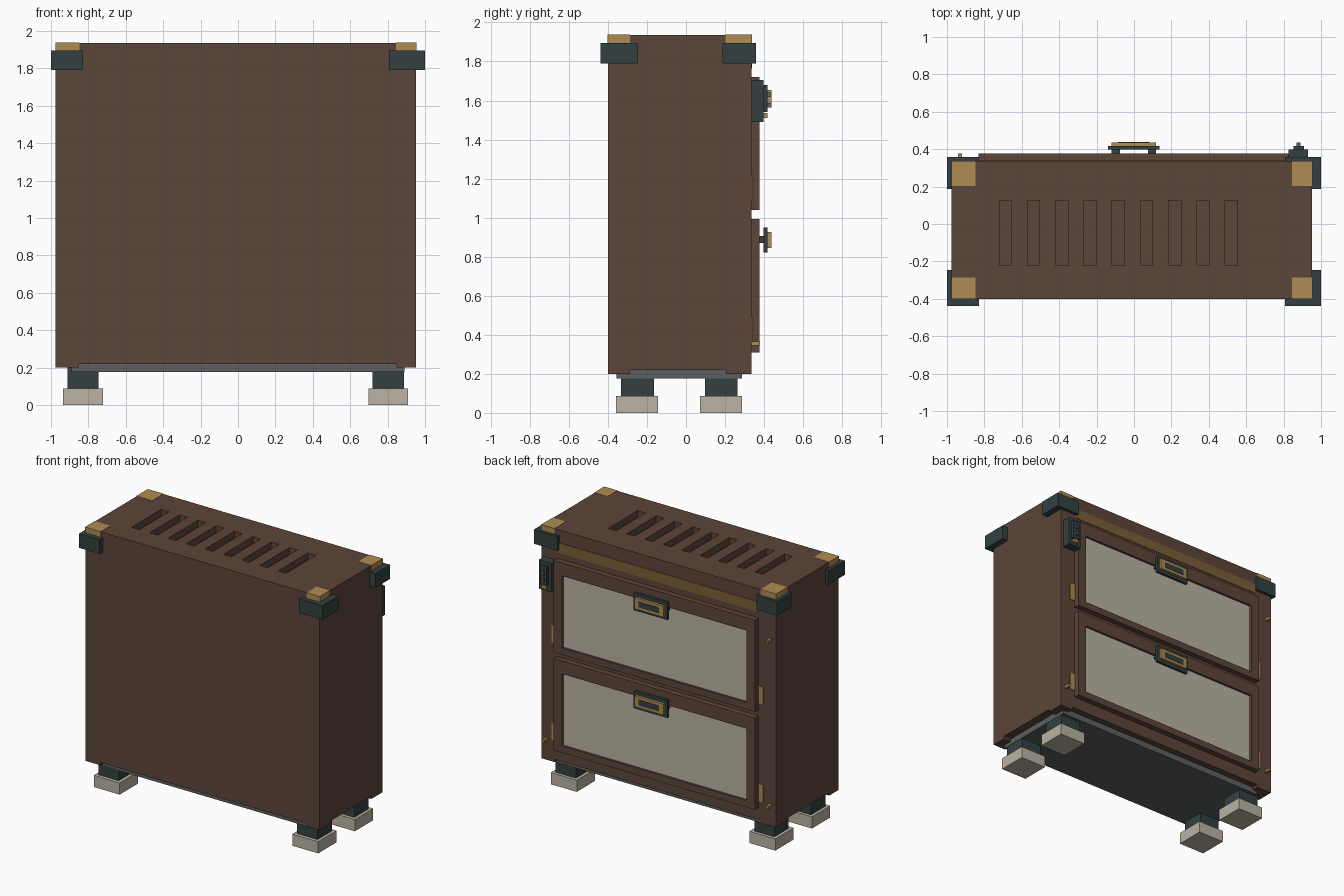
import bpy, bmesh

if "Cube" in bpy.data.objects:
    bpy.data.objects.remove(bpy.data.objects["Cube"])


def srgb(r, g, b):
    return tuple(((c / 255 + 0.055) / 1.055) ** 2.4 for c in (r, g, b)) + (1.0,)


def mat(name, *rgb):
    m = bpy.data.materials.new(name)
    m.diffuse_color = srgb(*rgb)
    m.use_nodes = True
    m.node_tree.nodes["Principled BSDF"].inputs["Base Color"].default_value = m.diffuse_color
    return m


WOOD = mat("brown_wood", 92, 69, 58)
BRASS = mat("brass", 174, 140, 82)
DARK_BRASS = mat("dark_brass", 122, 94, 55)
IRON = mat("dark_iron", 51, 64, 65)
STONE = mat("pale_stone", 186, 179, 164)
GREY = mat("grey_metal", 92, 95, 97)


def boxes(name, material, *ranges):
    """One object made of boxes, each given as (x0, x1, y0, y1, z0, z1)."""
    bm = bmesh.new()
    for x0, x1, y0, y1, z0, z1 in ranges:
        for v in bmesh.ops.create_cube(bm, size=1)["verts"]:
            v.co.x = x1 if v.co.x > 0 else x0
            v.co.y = y1 if v.co.y > 0 else y0
            v.co.z = z1 if v.co.z > 0 else z0
    me = bpy.data.meshes.new(name)
    bm.to_mesh(me)
    bm.free()
    ob = bpy.data.objects.new(name, me)
    bpy.context.collection.objects.link(ob)
    me.materials.append(material)
    return ob


def cut(ob, *ranges):
    """Cut boxes out of an object."""
    cutter = boxes("cutter", WOOD, *ranges)
    cutter.hide_render = True
    mod = ob.modifiers.new("cut", "BOOLEAN")
    mod.operation = "DIFFERENCE"
    mod.solver = "EXACT"
    mod.object = cutter
    bpy.context.view_layer.objects.active = ob
    bpy.ops.object.modifier_apply(modifier=mod.name)
    bpy.data.objects.remove(cutter)


BACK = 0.335
TOP = 1.935

# Cabinet body with nine recessed vent slots on top
body = boxes("cabinet_body", WOOD, (-0.975, 0.952, -0.4, BACK, 0.22, TOP))
cut(body, *[(-0.72 + i * 0.169 * 0.893, -0.655 + i * 0.169 * 0.893, -0.222, 0.125, TOP - 0.05, TOP + 0.1)
            for i in range(9)])

# Corners: post ends, iron brackets and brass caps
for sx, x0, x1, bx0, bx1 in (("left", -0.975, -0.85, -1.0, -0.83),
                             ("right", 0.847, 0.952, 0.807, 1.0)):
    for sy, y0, y1, by0, by1 in (("front", -0.4, -0.288, -0.438, -0.247),
                                 ("back", 0.205, BACK, 0.187, 0.358)):
        tag = f"{sy}_{sx}"
        boxes(f"post_end_{tag}", WOOD, (x0, x1, y0, y1, 0.2, 0.23))
        boxes(f"corner_bracket_{tag}", IRON, (bx0, bx1, by0, by1, 1.79, 1.895))
        e = 0.002
        boxes(f"corner_cap_{tag}", BRASS, (x0 - e, x1 + e, y0 - e, y1 + e, 1.89, TOP + e))

# Base plate
boxes("base_plate", GREY, (-0.89, 0.89, -0.357, 0.287, 0.175, 0.225))

# Legs and stone feet
for sx, lx0, lx1, fx0, fx1 in (("left", -0.912, -0.747, -0.935, -0.722),
                               ("right", 0.72, 0.888, 0.697, 0.91)):
    for sy, ly0, ly1, fy0, fy1 in (("front", -0.333, -0.165, -0.358, -0.143),
                                   ("back", 0.097, 0.265, 0.072, 0.287)):
        boxes(f"leg_{sy}_{sx}", IRON, (lx0, lx1, ly0, ly1, 0.08, 0.2))
        boxes(f"foot_{sy}_{sx}", STONE, (fx0, fx1, fy0, fy1, 0.0, 0.087))

# Trim strip above the drawers
boxes("trim_strip", DARK_BRASS, (-0.83, 0.82, BACK - 0.002, BACK + 0.004, 1.765, 1.84))

# Two drawers, each with a recessed panel, a handle and hinges
for tag, z in (("lower", 0.31), ("upper", 1.038)):
    front = boxes(f"drawer_frame_{tag}", WOOD, (-0.832, 0.825, BACK - 0.01, 0.377, z, z + 0.682))
    cut(front, (-0.76, 0.755, 0.352, 0.5, z + 0.05, z + 0.585))
    boxes(f"drawer_panel_{tag}", STONE, (-0.76, 0.755, 0.35, 0.36, z + 0.05, z + 0.585))
    boxes(f"handle_stems_{tag}", IRON,
          (-0.12, -0.075, 0.355, 0.4, z + 0.56, z + 0.595),
          (0.075, 0.117, 0.355, 0.4, z + 0.56, z + 0.595))
    boxes(f"handle_plate_{tag}", IRON, (-0.14, 0.137, 0.397, 0.418, z + 0.512, z + 0.64))
    boxes(f"handle_face_{tag}", BRASS, (-0.12, 0.117, 0.418, 0.437, z + 0.535, z + 0.617))
    boxes(f"handle_inlay_{tag}", IRON, (-0.085, 0.082, 0.435, 0.439, z + 0.555, z + 0.597))
    boxes(f"hinges_{tag}", BRASS,
          (-0.872, -0.835, BACK - 0.002, BACK + 0.005, z + 0.05, z + 0.18),
          (0.828, 0.868, BACK - 0.002, BACK + 0.005, z + 0.05, z + 0.18))

# Small brass pegs on the back posts
boxes("pegs", BRASS, *[(x - 0.01, x + 0.01, BACK - 0.01, 0.378, z - 0.01, z + 0.01)
                       for x, z in ((-0.93, 1.585), (-0.93, 0.355), (0.91, 0.355))])

# Control box with two knobs and a brass button
boxes("control_box", IRON, (0.825, 0.93, BACK - 0.01, 0.398, 1.49, 1.705))
boxes("control_box_face", IRON, (0.853, 0.908, 0.395, 0.418, 1.54, 1.68))
boxes("control_knobs", GREY, *[(0.87, 0.89, 0.41, 0.437, z - 0.012, z + 0.012) for z in (1.575, 1.63)])
boxes("control_button", BRASS, (0.86, 0.9, 0.395, 0.418, 1.51, 1.535))
